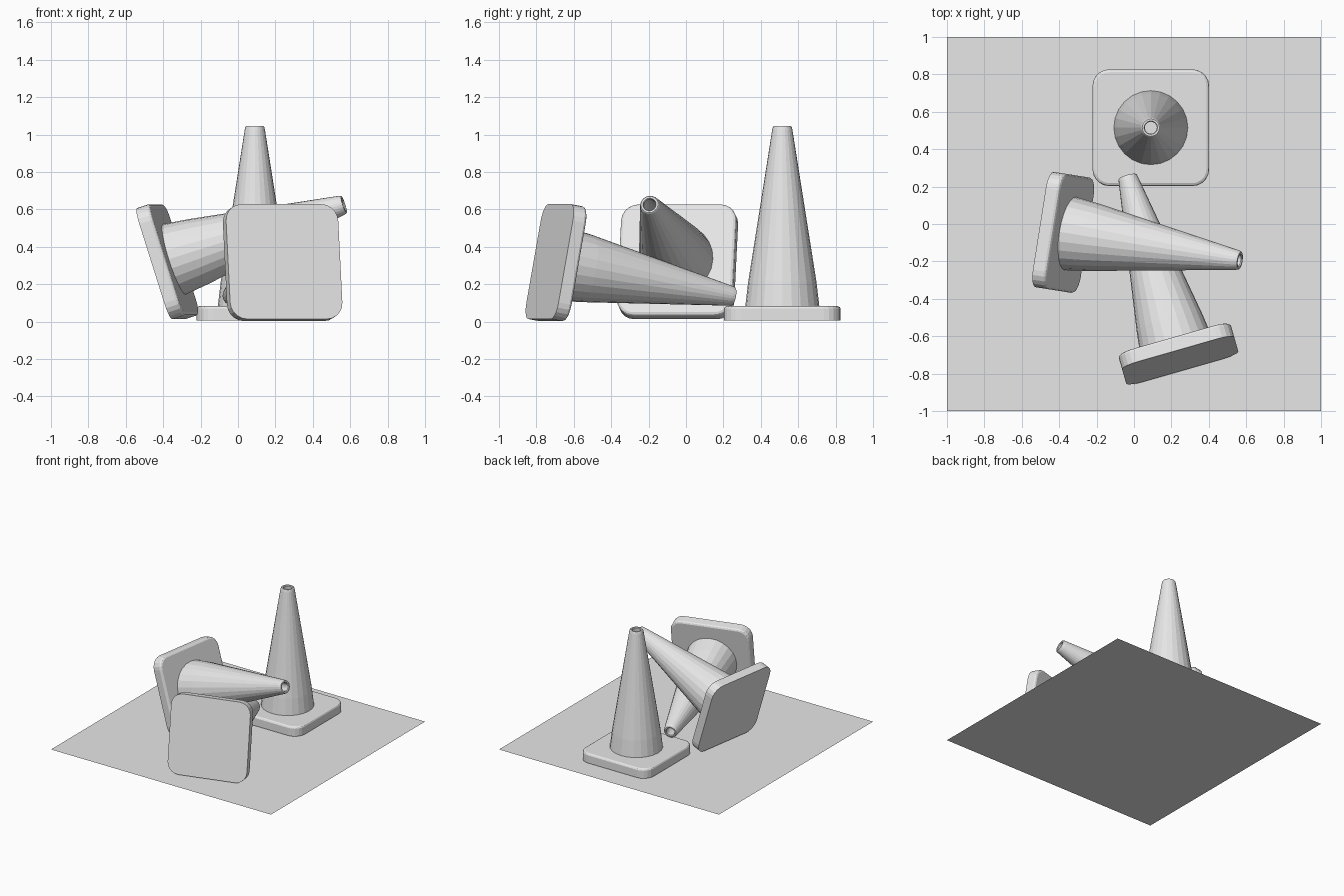
import bpy
import bmesh
from math import sin, cos, pi, radians
from mathutils import Matrix, Vector

cube = bpy.data.objects.get("Cube")
if cube:
    bpy.data.objects.remove(cube)

grey = bpy.data.materials.new("plain_grey")
grey.use_nodes = True
colour = (0.8, 0.8, 0.8, 1)
grey.diffuse_color = colour
grey.node_tree.nodes["Principled BSDF"].inputs["Base Color"].default_value = colour


def circle(radius, z, sides=24):
    return [Vector((radius * cos(2 * pi * i / sides), radius * sin(2 * pi * i / sides), z))
            for i in range(sides)]


def rounded_square(half, corner, z, steps=5):
    points = []
    for quarter in range(4):
        turn = Matrix.Rotation(quarter * pi / 2, 3, 'Z')
        for i in range(steps + 1):
            a = pi / 2 * i / steps
            points.append(turn @ Vector((half - corner + corner * cos(a),
                                         half - corner + corner * sin(a), z)))
    return points


def loft(name, loops, matrix, cap_start=False, cap_end=False):
    """Skin a stack of equal-length loops into one object."""
    bm = bmesh.new()
    rings = [[bm.verts.new(p) for p in loop] for loop in loops]
    for low, high in zip(rings, rings[1:]):
        for i in range(len(low)):
            j = (i + 1) % len(low)
            bm.faces.new((low[i], low[j], high[j], high[i]))
    if cap_start:
        bm.faces.new(rings[0][::-1])
    if cap_end:
        bm.faces.new(rings[-1])
    mesh = bpy.data.meshes.new(name)
    bm.to_mesh(mesh)
    bm.free()
    mesh.materials.append(grey)
    obj = bpy.data.objects.new(name, mesh)
    obj.matrix_world = matrix
    bpy.context.collection.objects.link(obj)
    return obj


def traffic_cone(name, foot, yaw, pitch):
    """Yaw turns the axis from +x; pitch lifts it above the horizon."""
    matrix = (Matrix.Translation(foot) @ Matrix.Rotation(radians(yaw), 4, 'Z')
              @ Matrix.Rotation(radians(90 - pitch), 4, 'Y'))
    # Square foot with a chamfered upper edge
    loft(name + "_base",
         [rounded_square(0.312, 0.09, 0), rounded_square(0.312, 0.09, 0.063),
          rounded_square(0.307, 0.085, 0.072), rounded_square(0.297, 0.075, 0.077)],
         matrix, True, True)
    # Hollow body: outer wall, rounded rim, inner wall
    profile = [(0.198, 0.076), (0.182, 0.21), (0.054, 1.02), (0.050, 1.036),
               (0.046, 1.04), (0.036, 1.04), (0.032, 1.034), (0.034, 1.01), (0.178, 0.08)]
    loft(name + "_body", [circle(r, z) for r, z in profile], matrix)


# Ground sheet
ground = [Vector((x, y, 0)) for x, y in ((-1, -1), (1, -1), (1, 1), (-1, 1))]
loft("ground_sheet", [ground], Matrix.Identity(4), cap_end=True)

# One standing cone and two toppled ones
traffic_cone("standing_cone", (0.09, 0.515, 0.006), 0, 90)
traffic_cone("front_fallen_cone", (0.247, -0.729, 0.321), 106, -10.3)
traffic_cone("leaning_cone", (-0.412, -0.04, 0.31), -9, 17.7)
